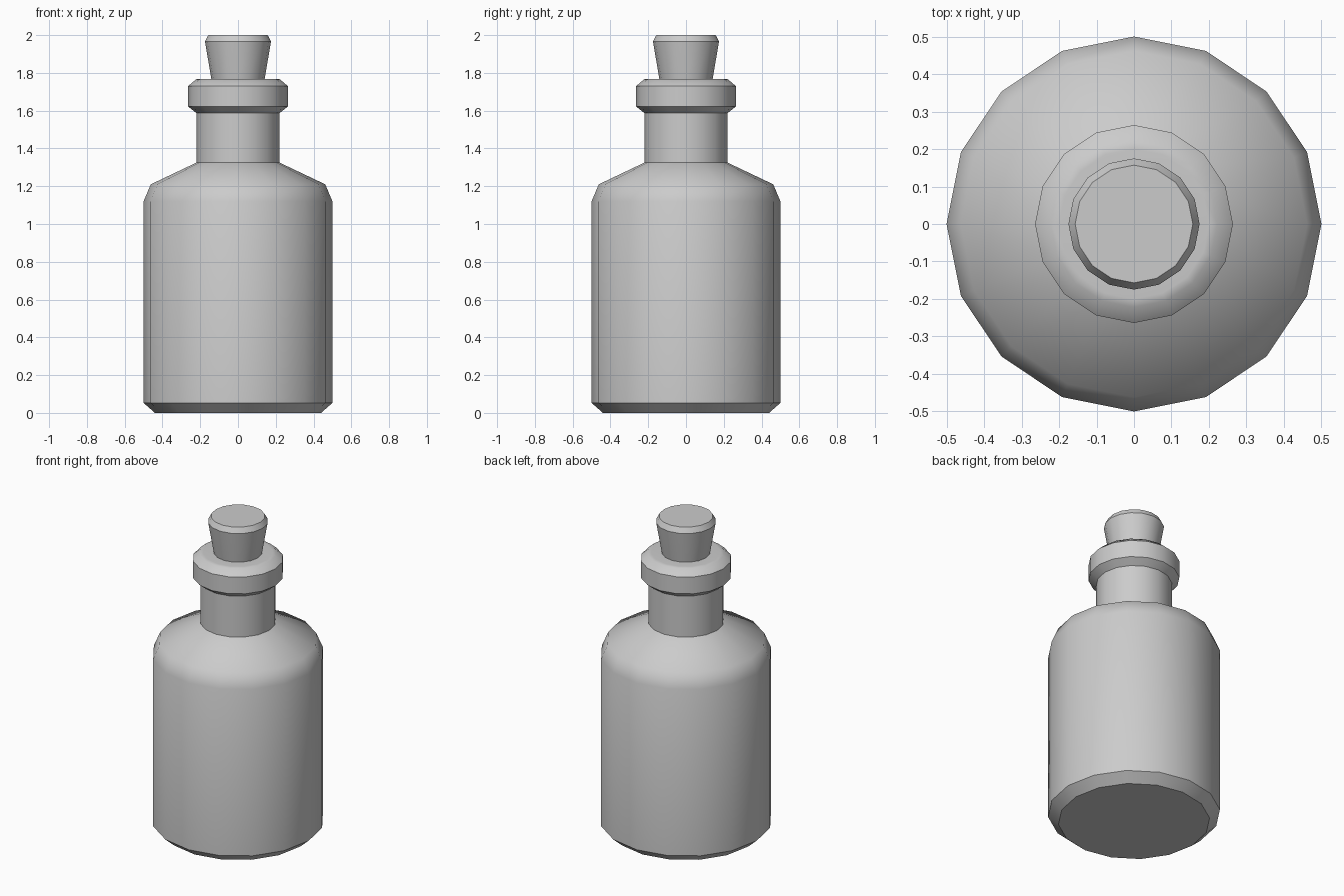
import bpy
import bmesh
from math import cos, sin, pi, radians

if "Cube" in bpy.data.objects:
    bpy.data.objects.remove(bpy.data.objects["Cube"])

SIDES = 16


def lathe(name, profile, smooth_angle):
    """Revolve (radius, z) points around z; both ends are capped."""
    bm = bmesh.new()
    rings = [[bm.verts.new((r * cos(2 * pi * i / SIDES), r * sin(2 * pi * i / SIDES), z))
              for i in range(SIDES)] for r, z in profile]
    for a, b in zip(rings, rings[1:]):
        for i in range(SIDES):
            j = (i + 1) % SIDES
            bm.faces.new((a[i], a[j], b[j], b[i]))
    bm.faces.new(rings[0][::-1])
    bm.faces.new(rings[-1])
    bmesh.ops.recalc_face_normals(bm, faces=bm.faces)
    mesh = bpy.data.meshes.new(name)
    bm.to_mesh(mesh)
    bm.free()
    obj = bpy.data.objects.new(name, mesh)
    bpy.context.collection.objects.link(obj)
    bpy.ops.object.select_all(action='DESELECT')
    obj.select_set(True)
    bpy.context.view_layer.objects.active = obj
    bpy.ops.object.shade_smooth_by_angle(angle=radians(smooth_angle))
    return obj


# Bottle: chamfered base, straight body, sloped shoulder, neck and lip
lathe("bottle", [
    (0.44, 0), (0.50, 0.053), (0.50, 1.12), (0.462, 1.21),
    (0.22, 1.325), (0.22, 1.587), (0.264, 1.622), (0.264, 1.73),
    (0.222, 1.766), (0.20, 1.768), (0.13, 1.768), (0.125, 1.62),
], 42)

# Tapered stopper seated in the mouth
lathe("stopper", [(0.115, 1.63), (0.141, 1.768), (0.175, 1.967), (0.157, 2.0)], 30)
